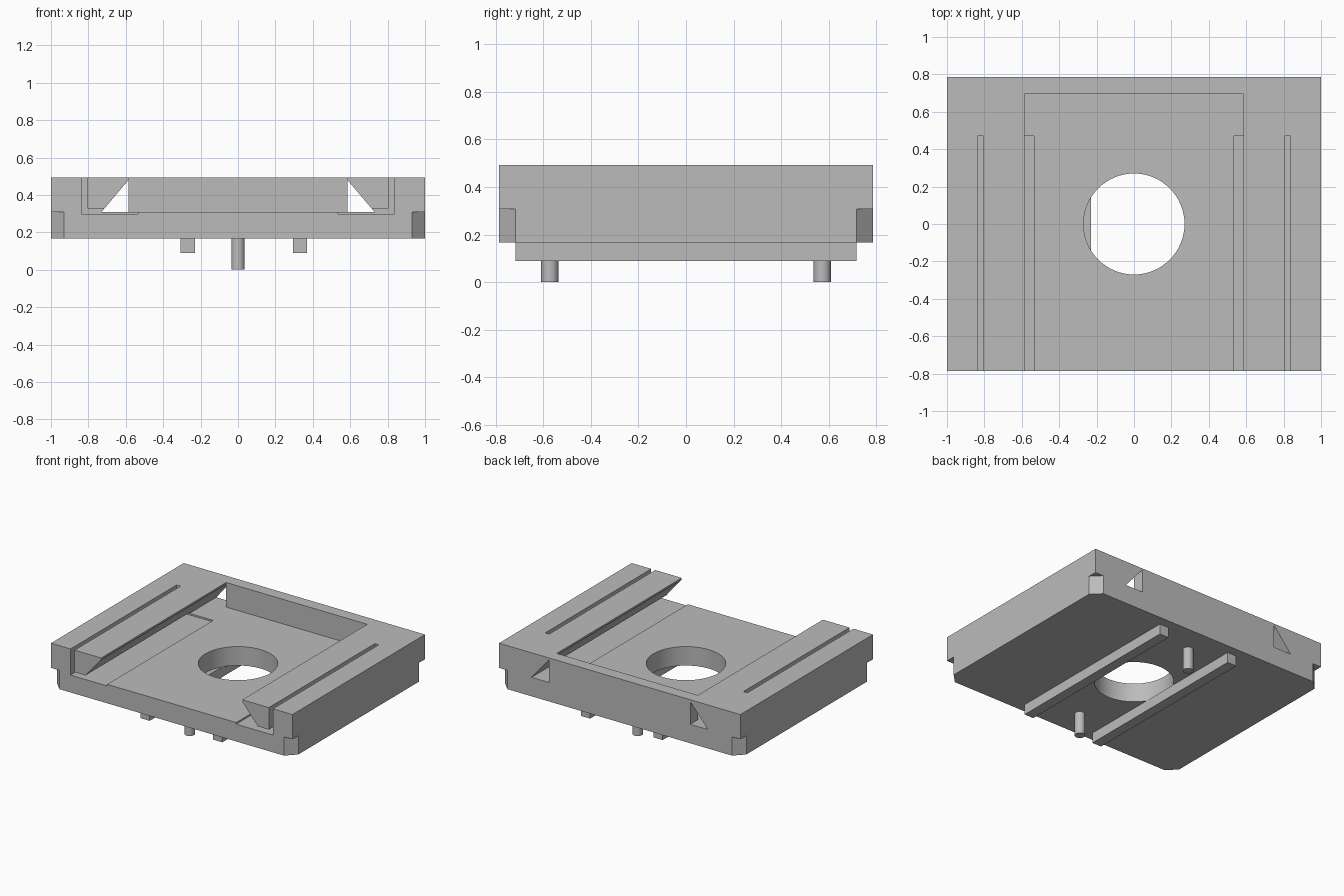
import bpy
import bmesh
from mathutils import Vector

cube = bpy.data.objects.get("Cube")
if cube:
    bpy.data.objects.remove(cube, do_unlink=True)

grey = bpy.data.materials.new("plain grey")
grey.use_nodes = True
colour = (0.5, 0.5, 0.5, 1)
grey.diffuse_color = colour
grey.node_tree.nodes["Principled BSDF"].inputs["Base Color"].default_value = colour

TOP, BASE, FLOOR = 0.493, 0.167, 0.309
HALF_Y = 0.785
POCKET_X, POCKET_BACK = 0.585, 0.695


def add_object(name, bm):
    bmesh.ops.recalc_face_normals(bm, faces=bm.faces)
    mesh = bpy.data.meshes.new(name)
    bm.to_mesh(mesh)
    bm.free()
    mesh.materials.append(grey)
    obj = bpy.data.objects.new(name, mesh)
    bpy.context.collection.objects.link(obj)
    return obj


def prism(name, profile, start, end, axis="y"):
    """Extrude an (x, z) profile along y, or an (x, y) profile along z."""
    bm = bmesh.new()
    if axis == "y":
        points = [(a, start, b) for a, b in profile]
        step = Vector((0, end - start, 0))
    else:
        points = [(a, b, start) for a, b in profile]
        step = Vector((0, 0, end - start))
    face = bm.faces.new([bm.verts.new(p) for p in points])
    out = bmesh.ops.extrude_face_region(bm, geom=[face])
    moved = [v for v in out["geom"] if isinstance(v, bmesh.types.BMVert)]
    bmesh.ops.translate(bm, verts=moved, vec=step)
    return add_object(name, bm)


def rect(a0, a1, b0, b1):
    return [(a0, b0), (a1, b0), (a1, b1), (a0, b1)]


def cylinder(name, radius, y, z0, z1, sides):
    bm = bmesh.new()
    bmesh.ops.create_cone(bm, cap_ends=True, segments=sides, radius1=radius,
                          radius2=radius, depth=z1 - z0)
    bmesh.ops.translate(bm, verts=bm.verts, vec=(0, y, (z0 + z1) / 2))
    return add_object(name, bm)


def smooth(obj):
    bpy.ops.object.select_all(action="DESELECT")
    obj.select_set(True)
    bpy.context.view_layer.objects.active = obj
    bpy.ops.object.shade_smooth_by_angle()


def cut(obj, cutter):
    """Subtract the cutter for good and remove it."""
    mod = obj.modifiers.new("cut", "BOOLEAN")
    mod.operation = "DIFFERENCE"
    mod.solver = "EXACT"
    mod.object = cutter
    bpy.context.view_layer.objects.active = obj
    bpy.ops.object.modifier_apply(modifier=mod.name)
    bpy.data.objects.remove(cutter, do_unlink=True)


# Plate with the dovetail pocket open to the front
plate = prism("clamp_plate", rect(-1, 1, BASE, TOP), -HALF_Y, HALF_Y)
half = [(0.73, FLOOR), (POCKET_X, 0.48), (POCKET_X, 0.7)]
pocket = half + [(-x, z) for x, z in reversed(half)]
cut(plate, prism("pocket_cutter", pocket, -1, POCKET_BACK))

for s in (-1, 1):
    # Undercut running out through the back wall
    wedge = [(s * POCKET_X, FLOOR), (s * 0.73, FLOOR), (s * POCKET_X, 0.48)]
    cut(plate, prism("undercut_cutter", wedge, POCKET_BACK - 0.05, 1))
    # L-shaped slit that frees each jaw
    slit = [(0.535, 0.297), (0.838, 0.297), (0.838, 0.7),
            (0.805, 0.7), (0.805, 0.328), (0.535, 0.328)]
    cut(plate, prism("slit_cutter", [(s * x, z) for x, z in slit], -1, 0.47))
    # Chamfered lower corners
    for t in (-1, 1):
        corner = [(s * 0.93, t * HALF_Y), (s, t * 0.715), (s * 1.1, t * 0.715),
                  (s * 1.1, t * 0.9), (s * 0.93, t * 0.9)]
        cut(plate, prism("corner_cutter", corner, 0, 0.308, axis="z"))

# Round centre hole
cut(plate, cylinder("hole_cutter", 0.27, 0, 0, 0.7, 64))
smooth(plate)

# Guide rails under the plate
for name, x in (("right_rail", -0.307), ("left_rail", 0.294)):
    prism(name, rect(x, x + 0.076, 0.09, BASE), -0.715, 0.715)

# Locating pins under the plate
for name, y in (("front_pin", -0.572), ("back_pin", 0.572)):
    smooth(cylinder(name, 0.036, y, 0, BASE, 32))
